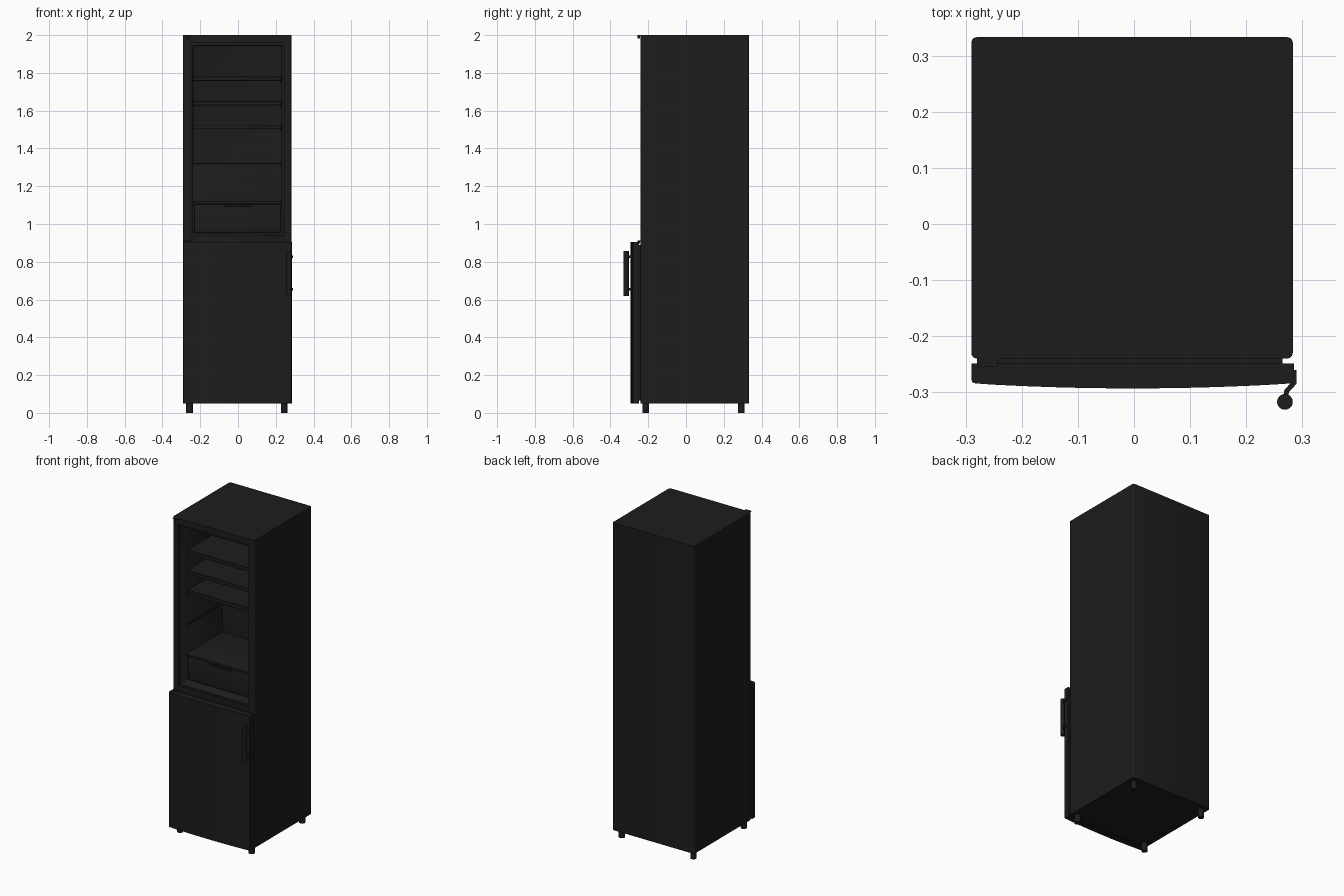
import bpy, bmesh, math

if "Cube" in bpy.data.objects:
    bpy.data.objects.remove(bpy.data.objects["Cube"])

black = bpy.data.materials.new("black_enamel")
black.diffuse_color = (0.012, 0.012, 0.012, 1)
black.use_nodes = True
black.node_tree.nodes["Principled BSDF"].inputs["Base Color"].default_value = black.diffuse_color


def finish(name, bm, smooth=True):
    bmesh.ops.recalc_face_normals(bm, faces=bm.faces)
    me = bpy.data.meshes.new(name)
    bm.to_mesh(me)
    bm.free()
    ob = bpy.data.objects.new(name, me)
    bpy.context.collection.objects.link(ob)
    me.materials.append(black)
    bpy.ops.object.select_all(action='DESELECT')
    bpy.context.view_layer.objects.active = ob
    ob.select_set(True)
    if smooth:
        bpy.ops.object.shade_smooth_by_angle(angle=math.radians(35))
    return ob


def box(name, x, y, z, bevel=0.0, vertical_only=False):
    bm = bmesh.new()
    bmesh.ops.create_cube(bm, size=1)
    for v in bm.verts:
        v.co = [r[0] + (c + 0.5) * (r[1] - r[0]) for c, r in zip(v.co, (x, y, z))]
    if bevel:
        edges = [e for e in bm.edges if not vertical_only
                 or abs(e.verts[0].co.z - e.verts[1].co.z) > 1e-5]
        bmesh.ops.bevel(bm, geom=edges, offset=bevel, segments=3,
                        profile=0.5, affect='EDGES')
    return finish(name, bm)


def prism(name, outline, z0, z1):
    bm = bmesh.new()
    face = bm.faces.new([bm.verts.new((x, y, z0)) for x, y in outline])
    ext = bmesh.ops.extrude_face_region(bm, geom=[face])
    for v in ext['geom']:
        if isinstance(v, bmesh.types.BMVert):
            v.co.z = z1
    return finish(name, bm)


def cylinder(name, x, y, z0, z1, r, sides=24):
    bm = bmesh.new()
    bmesh.ops.create_cone(bm, cap_ends=True, segments=sides, radius1=r,
                          radius2=r, depth=z1 - z0)
    bmesh.ops.translate(bm, verts=bm.verts, vec=(x, y, (z0 + z1) / 2))
    return finish(name, bm)


def cut(target, cutter):
    mod = target.modifiers.new("cut", 'BOOLEAN')
    mod.operation = 'DIFFERENCE'
    mod.solver = 'EXACT'
    mod.object = cutter
    bpy.context.view_layer.objects.active = target
    bpy.ops.object.modifier_apply(modifier=mod.name)
    bpy.data.objects.remove(cutter)


# Cabinet with a stepped opening in the upper half
cabinet = box("cabinet", (-0.29, 0.283), (-0.24, 0.333), (0.05, 2.0), 0.01, True)
cut(cabinet, box("rim_cutter", (-0.25, 0.243), (-0.3, -0.225), (0.94, 1.96)))
cut(cabinet, box("cavity_cutter", (-0.238, 0.231), (-0.3, 0.20), (0.952, 1.945), 0.008))

# Step in the back wall and side runners for the spare shelf position
box("back_wall_step", (-0.239, 0.232), (0.185, 0.202), (0.95, 1.32), 0.003)
for side, x0 in (("left", -0.239), ("right", 0.222)):
    for z in (1.31, 1.505, 1.63, 1.76):
        box(f"{side}_shelf_runner", (x0, x0 + 0.01), (-0.17, 0.19), (z - 0.008, z))

# Shelves with thicker front trims
for z in (1.525, 1.65, 1.78):
    box("shelf", (-0.236, 0.229), (-0.17, 0.195), (z - 0.016, z - 0.004))
    box("shelf_front_trim", (-0.236, 0.229), (-0.182, -0.168), (z - 0.022, z), 0.003)

# Crisper drawer with cover and grip
box("drawer", (-0.232, 0.225), (-0.175, 0.185), (0.955, 1.105), 0.006)
box("drawer_cover", (-0.237, 0.23), (-0.182, 0.19), (1.108, 1.122), 0.003)
box("drawer_grip", (-0.075, 0.075), (-0.187, -0.172), (1.092, 1.104), 0.004)

# Lower door: gently bowed front, rounded left corner
half, mid = 0.2875, -0.0025
outline = [(0.285, -0.249), (-0.29, -0.249), (-0.29, -0.277), (-0.288, -0.282), (-0.283, -0.284)]
for i in range(1, 16):
    t = -1 + 2 * i / 16
    outline.append((mid + half * t, -0.293 + 0.009 * t * t))
outline += [(0.281, -0.284), (0.285, -0.280)]
prism("lower_door", outline, 0.05, 0.905)
box("door_gasket", (-0.28, 0.265), (-0.25, -0.238), (0.065, 0.89))

# Door handle: round bar on two curved arms
cylinder("handle_bar", 0.269, -0.317, 0.62, 0.858, 0.014)
arm = [(0.283, -0.26), (0.29, -0.26), (0.29, -0.284), (0.285, -0.290), (0.277, -0.298),
       (0.274, -0.308), (0.266, -0.308), (0.268, -0.296), (0.276, -0.287), (0.283, -0.281)]
for z in (0.655, 0.827):
    prism("handle_arm", arm, z - 0.006, z + 0.006)

# Hinges: top left for the missing upper door, and middle
for name, z in (("top_hinge", 1.995), ("middle_hinge", 0.908)):
    box(name + "_plate", (-0.28, -0.242), (-0.255, -0.222), (z, z + 0.005))
    cylinder(name + "_pin", -0.27, -0.25, z - 0.012, z + 0.005, 0.006, 12)

# Feet
for x in (-0.257, 0.245):
    for y in (-0.213, 0.293):
        cylinder("foot", x, y, 0.0, 0.055, 0.018, 20)
